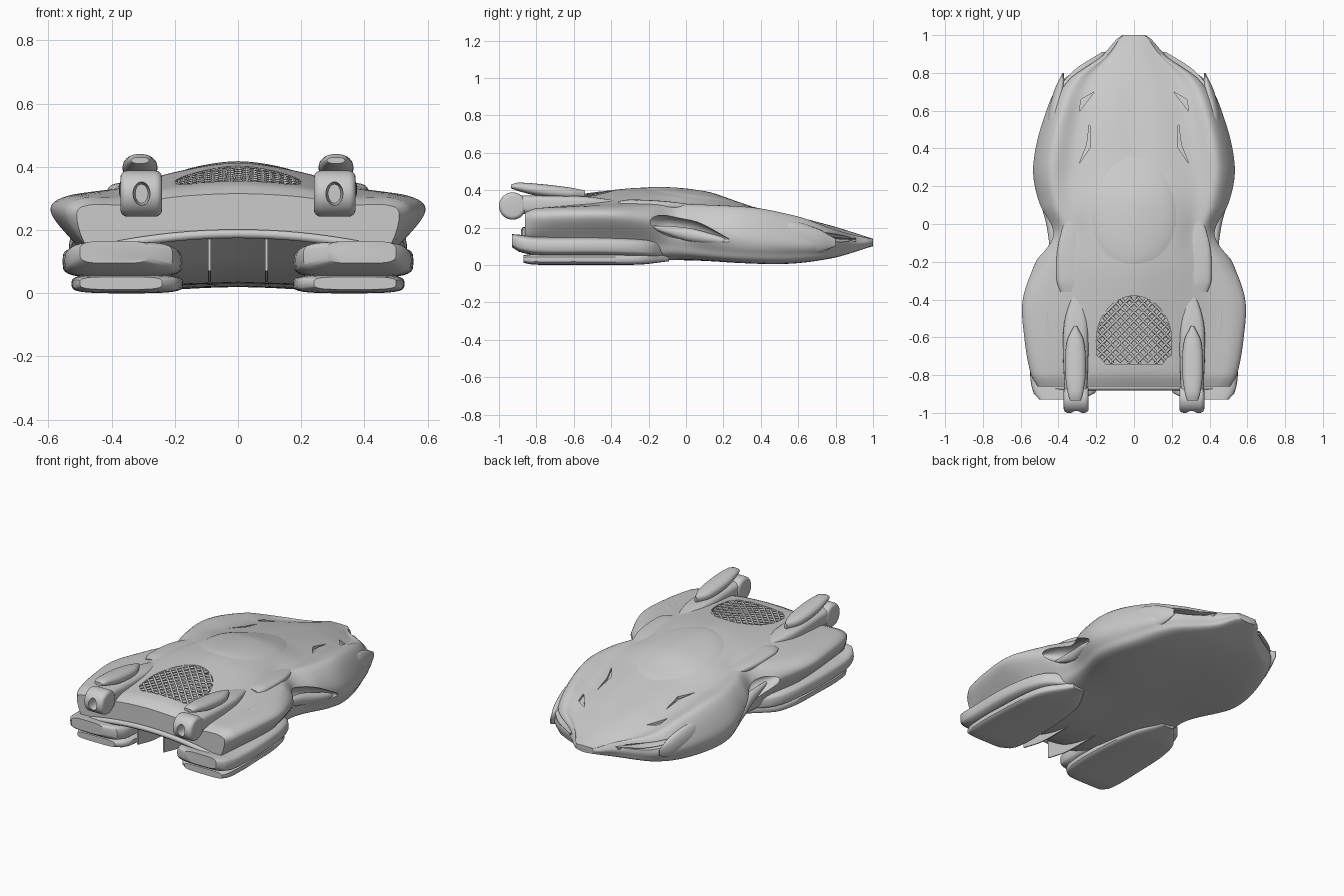
import bpy, bmesh, math
from mathutils import Vector

if "Cube" in bpy.data.objects:
    bpy.data.objects.remove(bpy.data.objects["Cube"])


def key(keys, t):
    """Smooth value at t through a few (t, value) keys."""
    k = sorted(keys)
    t = min(max(t, k[0][0]), k[-1][0])
    i = max(j for j in range(len(k) - 1) if k[j][0] <= t)

    def slope(j):
        a, b = k[max(j - 1, 0)], k[min(j + 1, len(k) - 1)]
        return (b[1] - a[1]) / (b[0] - a[0])
    h = k[i + 1][0] - k[i][0]
    s = (t - k[i][0]) / h
    return ((2*s**3 - 3*s*s + 1) * k[i][1] + (s**3 - 2*s*s + s) * h * slope(i)
            + (3*s*s - 2*s**3) * k[i + 1][1] + (s**3 - s*s) * h * slope(i + 1))


def activate(ob):
    bpy.ops.object.select_all(action='DESELECT')
    ob.select_set(True)
    bpy.context.view_layer.objects.active = ob


def finish(ob, mirror=False, angle=35):
    activate(ob)
    bpy.ops.object.shade_smooth_by_angle(angle=math.radians(angle))
    if mirror:
        ob.modifiers.new("mirror", 'MIRROR')
    return ob


def skin(name, rings, mirror=False):
    """Closed solid through rings of equal point count."""
    bm = bmesh.new()
    rows = [[bm.verts.new(p) for p in r] for r in rings]
    n = len(rows[0])
    for a, b in zip(rows, rows[1:]):
        for j in range(n):
            bm.faces.new((a[j], a[(j + 1) % n], b[(j + 1) % n], b[j]))
    bm.faces.new(rows[0])
    bm.faces.new(rows[-1])
    bmesh.ops.recalc_face_normals(bm, faces=bm.faces)
    me = bpy.data.meshes.new(name)
    bm.to_mesh(me)
    bm.free()
    ob = bpy.data.objects.new(name, me)
    bpy.context.collection.objects.link(ob)
    return finish(ob, mirror)


def pod(name, rows, power=2.5, mirror=True, steps=24, n=32):
    """Loft along y of rounded sections; rows are (y, cx, cz, rx, rz)."""
    y0, y1 = rows[0][0], rows[-1][0]
    rings = []
    for i in range(steps + 1):
        y = y0 + (y1 - y0) * i / steps
        cx, cz, rx, rz = [key([(r[0], r[c]) for r in rows], y) for c in (1, 2, 3, 4)]
        rx, rz = max(rx, .002), max(rz, .002)
        ring = []
        for j in range(n):
            c, s = math.cos(2*math.pi*j/n), math.sin(2*math.pi*j/n)
            ring.append((cx + rx * math.copysign(abs(c)**(2/power), c), y,
                         cz + rz * math.copysign(abs(s)**(2/power), s)))
        rings.append(ring)
    return skin(name, rings, mirror)


def cut(target, cutter):
    cutter.hide_render = True
    m = target.modifiers.new("cut", 'BOOLEAN')
    m.object, m.operation, m.solver = cutter, 'DIFFERENCE', 'EXACT'
    activate(target)
    bpy.ops.object.modifier_apply(modifier=m.name)
    bpy.data.objects.remove(cutter)


# hull guide curves along y
ROOF = [(1, .14), (.77, .212), (.5, .278), (.3, .325), (.1, .388), (-.2, .413), (-.4, .4), (-.7, .36), (-.8, .345), (-.86, .315)]
WIDE = [(1, .06), (.985, .085), (.9, .165), (.77, .365), (.6, .46), (.3, .53), (.1, .5), (-.05, .44),
        (-.2, .52), (-.4, .588), (-.6, .58), (-.8, .545), (-.86, .51)]
WIDE_Z = [(1, .125), (.77, .12), (.3, .17), (-.05, .22), (-.4, .255), (-.86, .25)]
CREST = [(1, .138), (.9, .158), (.77, .195), (.6, .255), (.3, .307), (-.4, .308), (-.8, .3), (-.86, .28)]
SPREAD = [(1, .85), (.1, .85), (-.4, .91), (-.86, .91)]
SHOULDER = [(1, .025), (.77, .1), (.3, .15), (-.1, .2), (-.86, .2)]
DIP = [(1, 0), (.6, .022), (.3, .02), (-.2, 0), (-.86, .01)]
LOW = [(1, .055), (.985, .08), (.9, .155), (.77, .35), (.6, .445), (.3, .51), (-.05, .425), (-.4, .5), (-.86, .475)]
LOW_Z = [(1, .115), (.77, .07), (.3, .07), (-.05, .11), (-.4, .14), (-.86, .145)]
SILL = [(1, .105), (.9, .07), (.77, .035), (.55, .008), (.3, .012), (0, .035), (-.4, .035), (-.7, .07), (-.86, .14)]
FLOOR = [(1, .1), (.77, .04), (.5, .02), (-.2, .03), (-.5, .042), (-.7, .09), (-.86, .185)]


def section(y):
    """Half section of the hull, top centre to bottom centre, as index keys."""
    roof, crest, w, sh, low = (key(k, y) for k in (ROOF, CREST, WIDE, SHOULDER, LOW))
    p = [(0, roof), (sh, roof + (crest - roof) * .3),
         ((sh + w * .85) / 2 + .02, crest + (roof - crest) * .27 - key(DIP, y)),
         (w * key(SPREAD, y), crest), (w, key(WIDE_Z, y)), (low, key(LOW_Z, y)),
         (low * .82, key(SILL, y)), (0, key(FLOOR, y))]
    p = [(-p[1][0], p[1][1])] + p + [(-p[6][0], p[6][1])]
    return [[(i - 1, q[c]) for i, q in enumerate(p)] for c in (0, 1)]


def top_z(x, y):
    """Height of the hull's upper surface."""
    xs, zs = section(y)
    last = (0, zs[1][1])
    for i in range(1, 33):
        px, pz = key(xs, i / 8), key(zs, i / 8)
        if px >= abs(x):
            return last[1] + (pz - last[1]) * (abs(x) - last[0]) / max(px - last[0], 1e-6)
        last = (px, pz)
    return last[1]


# main hull
rings = []
for i in range(94):
    y = 1 - 1.86 * i / 93
    xs, zs = section(y)
    half = [(key(xs, t / 7), y, key(zs, t / 7)) for t in range(50)]
    half[0], half[-1] = (0, y, half[0][2]), (0, y, half[-1][2])
    rings.append(half + [(-a, b, c) for a, b, c in half[-2:0:-1]])
hull = skin("hull", rings)


def deck_cutter(outline, depth, mirror):
    lower = [(x, y, top_z(x, y) - depth) for x, y in outline]
    upper = [(x, y, top_z(x, y) + .06) for x, y in outline]
    return skin("deck_cutter", [lower, upper], mirror)


# side scoops, front slits, engine opening and bonnet vents cut into the hull
cut(hull, pod("scoop_cutter", [(-.23, .49, .245, .01, .01), (-.1, .46, .21, .085, .055),
                               (.05, .49, .18, .075, .055), (.23, .53, .13, .01, .01)], 2))
cut(hull, pod("slit_cutter", [(.92, .16, .14, .015, .003), (.86, .23, .14, .04, .014),
                              (.8, .31, .145, .05, .02), (.66, .44, .175, .03, .012)], 2))
arch = [(.2 * math.cos(a), -.62 + .24 * math.sin(a))
        for a in [math.pi * i / 20 for i in range(21)]] + [(-.195, -.7), (-.15, -.74), (.15, -.74), (.195, -.7)]
cut(hull, deck_cutter(arch, .03, False))
for tri in ([(.21, .70), (.29, .595), (.28, .66)], [(.235, .54), (.23, .41), (.29, .32), (.25, .42)]):
    cut(hull, deck_cutter(tri, .015, True))
finish(hull)

# blades inside the scoops and front slits
pod("scoop_blade", [(-.17, .43, .2, .01, .01), (0, .435, .165, .03, .035),
                    (.15, .48, .138, .025, .025), (.24, .505, .122, .005, .01)], 2)
pod("slit_blade", [(.91, .16, .14, .01, .003), (.82, .27, .142, .04, .005), (.7, .39, .165, .03, .004)])

# pointed front fender tips and nose winglets
pod("fender_tip", [(.8, .375, .12, .003, .02), (.7, .395, .13, .03, .065), (.55, .42, .155, .04, .08),
                   (.4, .43, .16, .03, .05)], 2)
pod("nose_winglet", [(.91, .167, .13, .002, .004), (.85, .17, .14, .02, .02), (.7, .16, .17, .03, .02)], 2)

# canopy shell laid over the roof
rings = []
for i in range(1, 11):
    r, ring = i / 10, []
    for j in range(48):
        a = 2 * math.pi * j / 48
        x, y = .235 * r * math.cos(a) * (1 - .12 * r * math.sin(a)), .07 + .3 * r * math.sin(a)
        ring.append((x, y, top_z(x, y) + .01 * (1 - r**8) - .003))
    rings.append(ring)
rings.append([(x, y, z - .01) for x, y, z in rings[-1]])
skin("canopy", rings)


def bars(name, paths, radius):
    cu = bpy.data.curves.new(name, 'CURVE')
    cu.dimensions, cu.bevel_depth, cu.bevel_resolution = '3D', radius, 1
    cu.use_fill_caps = True
    for pts in paths:
        s = cu.splines.new('POLY')
        s.points.add(len(pts) - 1)
        for p, q in zip(s.points, pts):
            p.co = (*q, 1)
    ob = bpy.data.objects.new(name, cu)
    bpy.context.collection.objects.link(ob)


# diamond lattice over the engine opening
paths = []
for d in (1, -1):
    for i in range(-12, 13):
        pts = []
        for j in range(-24, 25):
            x = j * .0085
            y = -.56 + d * x + i * .048
            if -.74 < y and abs(x) < .2 and (y < -.62 or (x / .2)**2 + ((y + .62) / .24)**2 < 1):
                pts.append(Vector((x, y, top_z(x, y) - .007)))
        if len(pts) > 1:
            paths.append(pts[::3] + ([pts[-1]] if (len(pts) - 1) % 3 else []))
bars("engine_lattice", paths, .0075)

# rear edge lip and diffuser fins
bars("rear_lip", [[(x / 20, -.865, .188 - .05 * min(1, (x / 9)**2)) for x in range(-10, 11)]], .016)
pod("diffuser_fin", [(-.86, .09, .13, .005, .06), (-.7, .09, .08, .005, .04), (-.45, .09, .05, .004, .015)], 6)

# lower rear side pods and the slabs beneath them
pod("rear_pod", [(-.1, .34, .075, .03, .03), (-.2, .36, .09, .13, .045), (-.45, .365, .1, .183, .05),
                 (-.8, .365, .102, .185, .05), (-.9, .37, .118, .16, .045), (-.93, .39, .13, .11, .035)], 4)
pod("rear_slab", [(-.09, .33, .04, .04, .02), (-.25, .35, .03, .14, .028), (-.6, .35, .03, .175, .029),
                  (-.82, .355, .03, .165, .028), (-.87, .37, .032, .13, .02)], 4)

# shoulder ridges, thruster arms and top fins
pod("shoulder_ridge", [(.12, .32, .305, .006, .005), (-.1, .345, .318, .055, .022),
                       (-.3, .34, .322, .07, .028), (-.36, .33, .32, .06, .022)], 3)
pod("thruster_arm", [(-.34, .30, .31, .02, .03), (-.55, .308, .322, .065, .045), (-.9, .308, .322, .06, .05)], 3.5)
pod("thruster_fin", [(-.54, .31, .38, .008, .018), (-.62, .31, .384, .045, .03), (-.78, .31, .4, .055, .033),
                     (-.9, .31, .418, .04, .022), (-.935, .31, .42, .028, .01)], 2.3)

# barrel shaped thruster nozzles with an opening at the back
bpy.ops.mesh.primitive_cylinder_add(vertices=40, radius=.073, depth=.132, location=(.306, -.927, .315),
                                    rotation=(0, math.pi / 2, 0))
nozzle = bpy.context.object
nozzle.name = "thruster_nozzle"
bpy.ops.object.transform_apply(location=True, rotation=True)
bev = nozzle.modifiers.new("bevel", 'BEVEL')
bev.width, bev.segments = .022, 4
bpy.ops.object.modifier_apply(modifier=bev.name)
cut(nozzle, pod("nozzle_cutter", [(-1.03, .305, .315, .03, .042), (-.93, .305, .315, .02, .03)], 2, False))
finish(nozzle, True)

# thin strakes on the rear fenders
pod("fender_strake", [(-.34, .445, .312, .003, .006), (-.48, .46, .31, .01, .01), (-.62, .445, .308, .003, .006)], 2)
